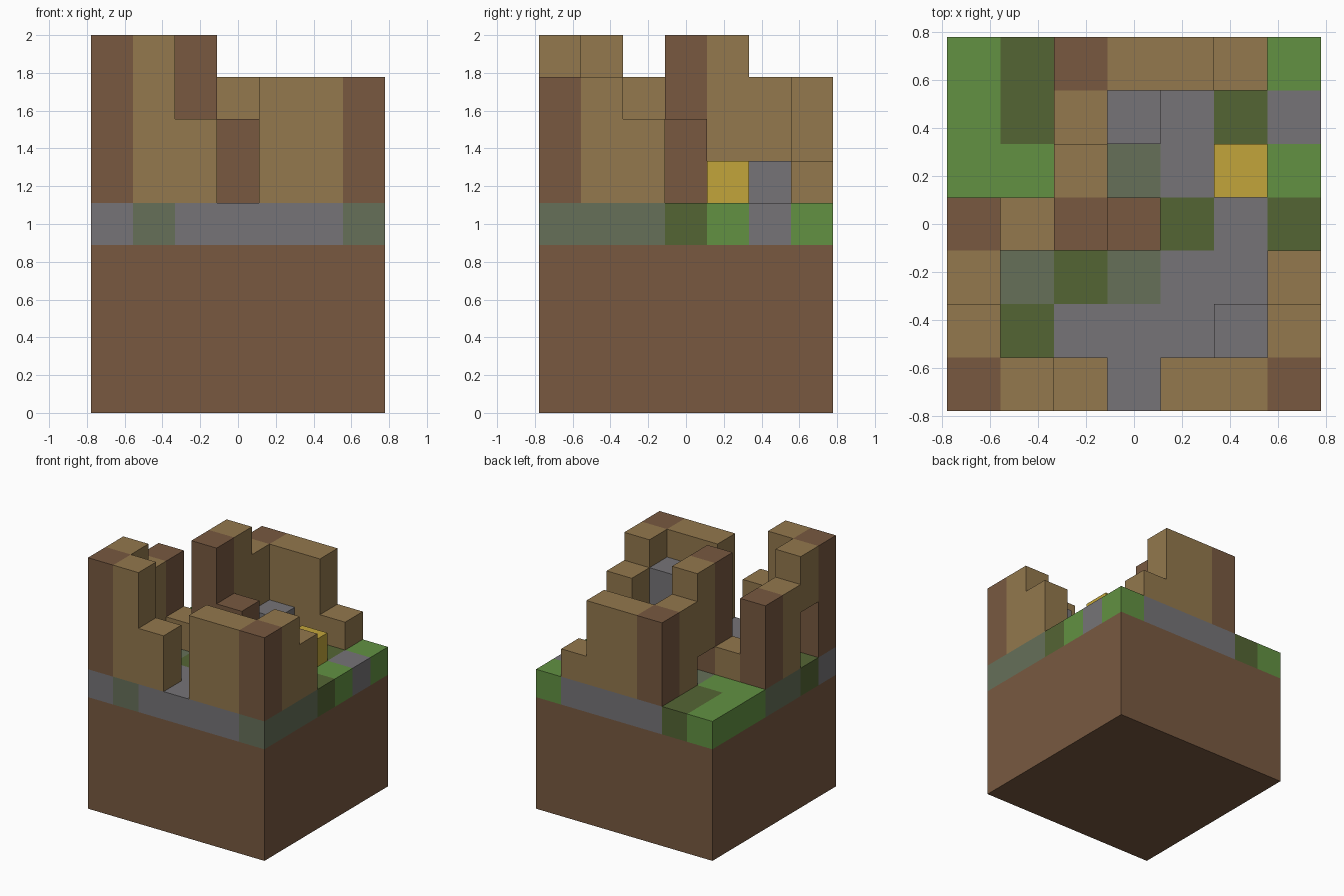
import bpy
import bmesh
from mathutils import Vector

cube = bpy.data.objects.get("Cube")
if cube:
    bpy.data.objects.remove(cube, do_unlink=True)

N = 7            # blocks along each side
U = 2 / 9        # block size


def linear(c):
    c /= 255
    return c / 12.92 if c <= 0.04045 else ((c + 0.055) / 1.055) ** 2.4


def material(name, hex_code):
    rgb = [linear(v) for v in bytes.fromhex(hex_code)]
    mat = bpy.data.materials.new(name)
    mat.use_nodes = True
    mat.diffuse_color = (*rgb, 1)
    bsdf = mat.node_tree.nodes["Principled BSDF"]
    bsdf.inputs["Base Color"].default_value = (*rgb, 1)
    bsdf.inputs["Roughness"].default_value = 0.9
    return mat


MATS = {
    "brown": material("earth brown", "785940"),
    "tan": material("timber tan", "93784D"),
    "S": material("stone grey", "767477"),
    "M": material("mossy stone", "667059"),
    "D": material("dark grass", "546534"),
    "G": material("bright grass", "629142"),
    "gold": material("gold", "C2A53B"),
}

cells = {}       # block position -> (part, colour)


def fill(part, colour, xs, ys, zs):
    """Fill an inclusive range of blocks."""
    for x in range(xs[0], xs[1] + 1):
        for y in range(ys[0], ys[1] + 1):
            for z in range(zs[0], zs[1] + 1):
                cells[x, y, z] = (part, colour)


def column(part, colour, x, y, top, bottom=5):
    fill(part, colour, (x, x), (y, y), (bottom, top - 1))


# Earth base and the surface layer, rows listed from the back to the front
fill("earth_base", "brown", (0, 6), (0, 6), (0, 3))
SURFACE = ["GDSSSSG",
           "GDSSSDS",
           "GGMMSSG",
           "MSSSDSD",
           "MMDMSSM",
           "DDSSSSM",
           "SMSSSSM"]
for row, line in enumerate(SURFACE):
    for x, colour in enumerate(line):
        column("ground_layer", colour, x, N - 1 - row, 5, 4)

# Front wall, with a gap for the entrance
column("front_corner_post_a", "brown", 0, 0, 9)
column("front_wall_a", "tan", 1, 0, 9)
column("front_wall_a", "tan", 2, 0, 7)
fill("front_wall_b", "tan", (4, 5), (0, 0), (5, 7))
column("front_corner_post_b", "brown", 6, 0, 8)

# Side wall with a doorway under a lintel
column("side_wall_a", "tan", 0, 1, 9, 7)
column("side_wall_a", "tan", 0, 2, 8)
column("side_post", "brown", 0, 3, 8)

# Opposite side wall, broken down in a step
column("side_wall_b", "tan", 6, 1, 8)
column("side_wall_b", "tan", 6, 2, 7)

# Middle wall with posts
column("middle_wall", "tan", 1, 3, 6)
column("middle_post", "brown", 2, 3, 9)
column("short_post", "brown", 3, 3, 7)

# Inner wall with a low opening
column("inner_wall", "tan", 2, 4, 9, 6)
column("inner_wall", "tan", 2, 5, 8)

# Back wall
column("back_corner_post", "brown", 2, 6, 8)
fill("back_wall", "tan", (3, 4), (6, 6), (5, 7))
column("back_wall", "tan", 5, 6, 6)

# Furnishings
column("stone_stack", "S", 5, 1, 7)
column("stone_block", "S", 3, 5, 6)
column("gold_block", "gold", 5, 4, 6)


def build(part):
    """Make one object from the exposed sides of a part's blocks."""
    mine = {p: c for p, (name, c) in cells.items() if name == part}
    slots = sorted(set(mine.values()))
    bm = bmesh.new()
    for pos, colour in mine.items():
        for axis in range(3):
            for sign in (-1, 1):
                n = Vector([sign if i == axis else 0 for i in range(3)])
                if tuple(int(v) for v in Vector(pos) + n) in cells:
                    continue
                a = Vector([1 if i == (axis + 1) % 3 else 0 for i in range(3)])
                b = n.cross(a)
                mid = Vector(pos) + Vector((0.5, 0.5, 0.5)) + n / 2
                mid -= Vector((N / 2, N / 2, 0))
                corners = (-a - b, a - b, a + b, b - a)
                face = bm.faces.new([bm.verts.new((mid + c / 2) * U) for c in corners])
                face.material_index = slots.index(colour)
    bmesh.ops.remove_doubles(bm, verts=bm.verts, dist=U / 100)
    bmesh.ops.dissolve_limit(bm, angle_limit=0.01, verts=bm.verts,
                             edges=bm.edges, delimit={'MATERIAL'})
    mesh = bpy.data.meshes.new(part)
    bm.to_mesh(mesh)
    bm.free()
    for s in slots:
        mesh.materials.append(MATS[s])
    bpy.context.scene.collection.objects.link(bpy.data.objects.new(part, mesh))


for part in dict.fromkeys(name for name, _ in cells.values()):
    build(part)
